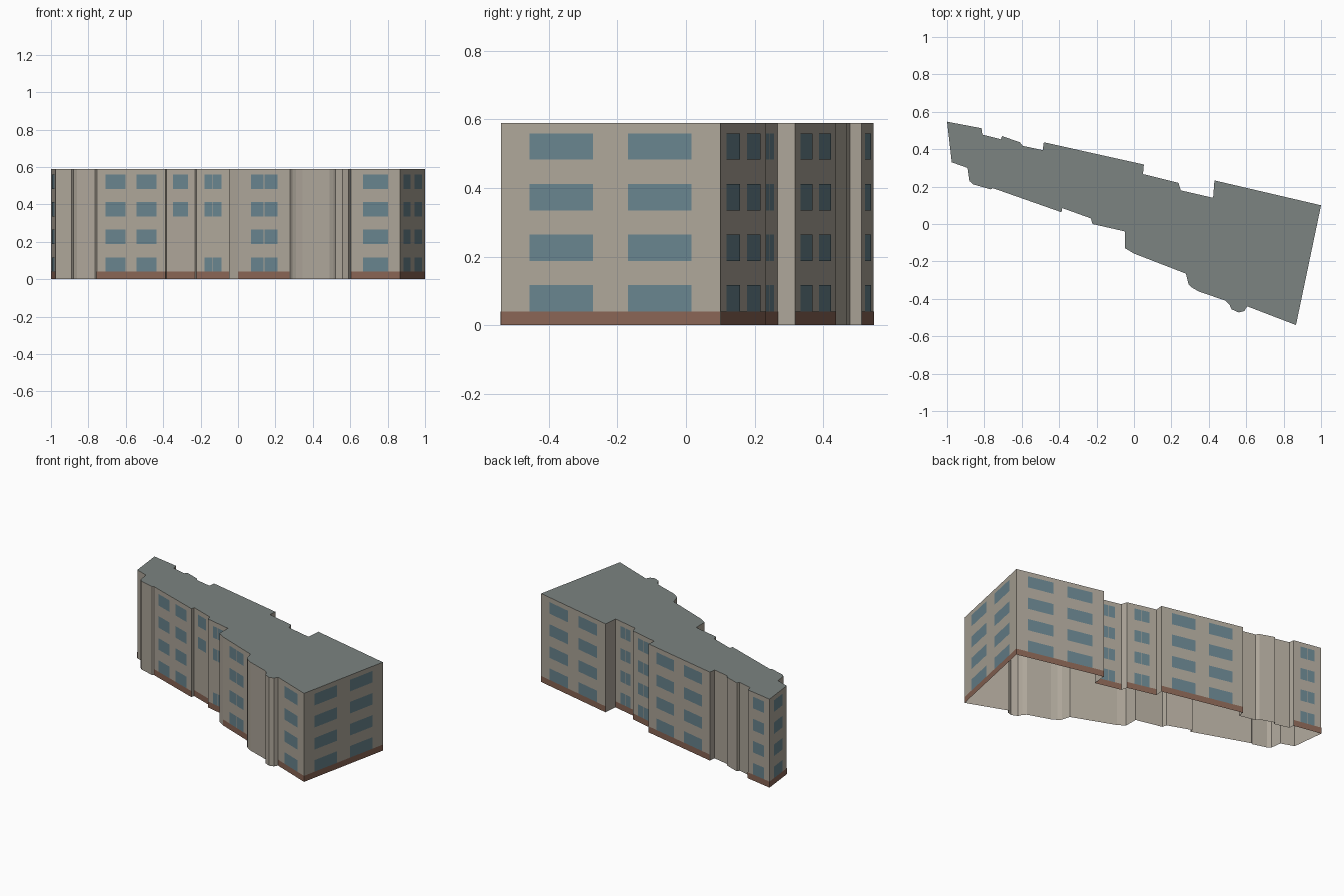
import bpy, bmesh
from mathutils import Vector

if "Cube" in bpy.data.objects:
    bpy.data.objects.remove(bpy.data.objects["Cube"])

H = 0.59

def material(name, rgb):
    m = bpy.data.materials.new(name)
    m.diffuse_color = (*rgb, 1)
    m.use_nodes = True
    m.node_tree.nodes["Principled BSDF"].inputs["Base Color"].default_value = m.diffuse_color
    return m

WALL = material("plaster", (0.42, 0.38, 0.32))
ROOF = material("roof_grey", (0.20, 0.23, 0.22))
GLASS = material("window_glass", (0.14, 0.23, 0.27))
BRICK = material("brick", (0.25, 0.13, 0.09))

# Footprint, counter-clockwise from the left end of the front
outline = [Vector(p) for p in [
    (-1, .547), (-.975, .33), (-.89, .30), (-.88, .23), (-.86, .212), (-.765, .185), (-.755, .192),
    (-.388, .063), (-.383, .085), (-.23, .03), (-.222, 0), (-.047, -.04), (-.047, -.13), (0, -.158),
    (.277, -.265), (.292, -.322), (.31, -.34), (.345, -.36),
    (.49, -.41), (.51, -.43), (.522, -.456), (.56, -.473), (.59, -.465), (.605, -.44),
    (.866, -.54), (1, .10), (.43, .233), (.423, .14), (.25, .18), (.238, .22),
    (.048, .267), (.053, .318), (-.482, .437), (-.488, .395), (-.595, .418), (-.61, .437),
    (-.705, .47), (-.712, .453), (-.81, .478), (-.815, .512)]]

def make_object(name, faces, mat):
    bm = bmesh.new()
    for f in faces:
        bm.faces.new([bm.verts.new(p) for p in f])
    bmesh.ops.remove_doubles(bm, verts=bm.verts, dist=1e-5)
    bmesh.ops.triangulate(bm, faces=[f for f in bm.faces if len(f.verts) > 4])
    me = bpy.data.meshes.new(name)
    bm.to_mesh(me)
    bm.free()
    me.materials.append(mat)
    ob = bpy.data.objects.new(name, me)
    bpy.context.collection.objects.link(ob)
    return ob

def panel(i, u0, u1, z0, z1, out=0.0):
    """Upright rectangle on wall i, between fractions u0 and u1 of its length."""
    a, b = outline[i], outline[(i + 1) % len(outline)]
    d = b - a
    n = Vector((d.y, -d.x)).normalized() * out
    p, q = a + d * u0 + n, a + d * u1 + n
    return [(*p, z0), (*q, z0), (*q, z1), (*p, z1)]

# Shell and flat roof (open underneath)
make_object("walls", [panel(i, 0, 1, 0, H) for i in range(len(outline))], WALL)
make_object("roof", [[(*p, H) for p in outline]], ROOF)

# Window layouts: column fractions along a wall
WIDE = [(.13, .42), (.58, .87)]
PAIR = [(.25, .49), (.51, .76)]
ONE = [(.24, .76)]
ALL = (0, 1, 2, 3)

# Wall index: (columns, storeys with windows)
facades = {
    0: (ONE, ALL), 6: (WIDE, ALL), 8: (ONE, (2, 3)), 10: (PAIR, (0, 2, 3)), 13: (PAIR, ALL),
    23: (ONE, ALL), 24: (WIDE, ALL), 25: (WIDE, ALL), 27: (PAIR, ALL), 29: (PAIR, ALL),
    31: (WIDE, ALL), 39: (PAIR, ALL)}

windows, bands = [], []
for i, (cols, storeys) in facades.items():
    bands.append(panel(i, 0, 1, 0, .04, .001))
    for s in storeys:
        z = .04 + s * .1475
        windows += [panel(i, u0, u1, z, z + .077, .001) for u0, u1 in cols]
make_object("windows", windows, GLASS)
make_object("brick_base", bands, BRICK)
